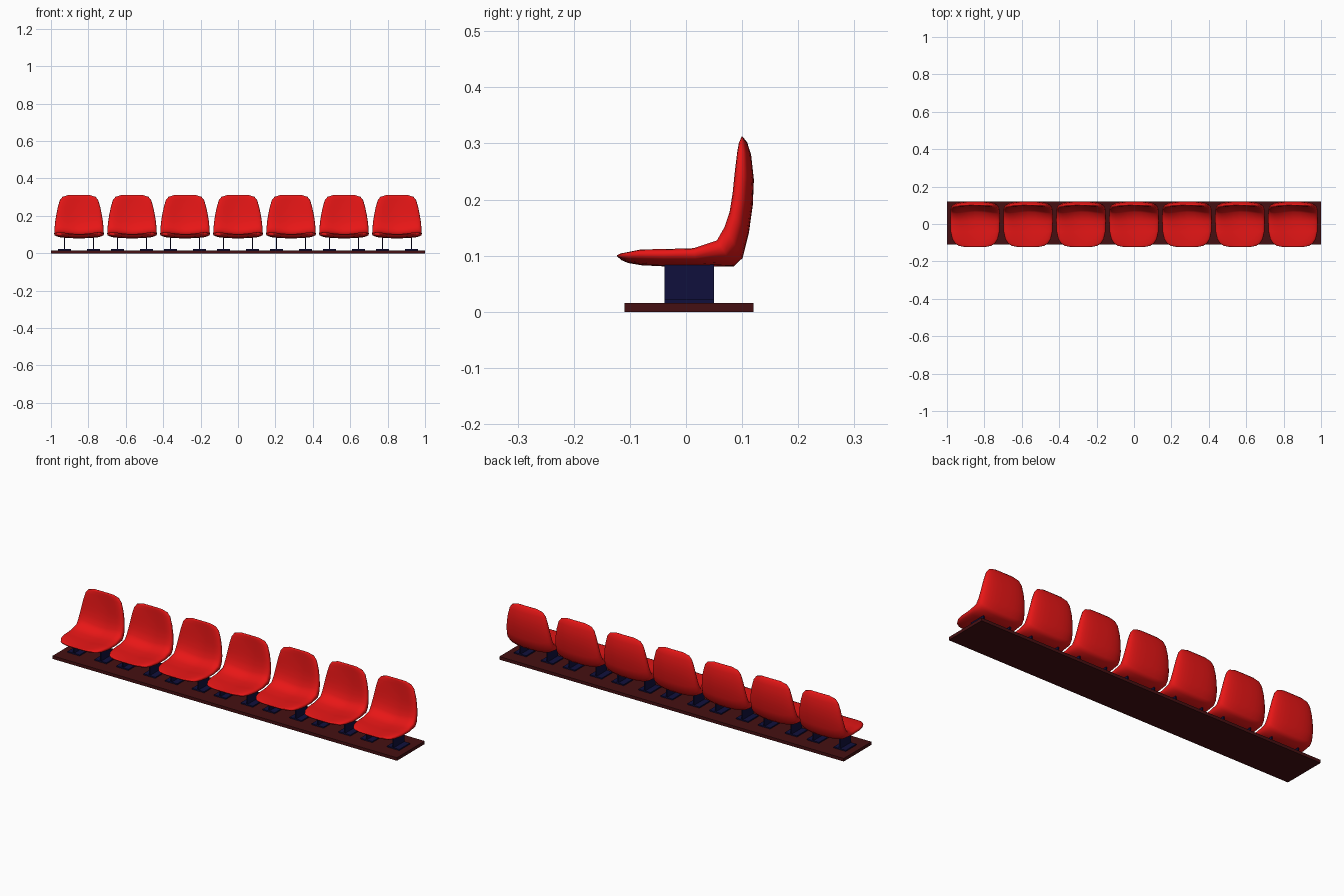
import bpy, bmesh, math
from mathutils import Vector

if "Cube" in bpy.data.objects:
    bpy.data.objects.remove(bpy.data.objects["Cube"])


def material(name, rgb):
    m = bpy.data.materials.new(name)
    m.diffuse_color = (*rgb, 1)
    m.use_nodes = True
    m.node_tree.nodes["Principled BSDF"].inputs["Base Color"].default_value = m.diffuse_color
    return m


RED = material("red_plastic", (0.8, 0.008, 0.008))
NAVY = material("navy_metal", (0.005, 0.005, 0.045))
MAROON = material("maroon_base", (0.06, 0.005, 0.006))


def make_object(name, bm, mat):
    bmesh.ops.recalc_face_normals(bm, faces=bm.faces)
    mesh = bpy.data.meshes.new(name)
    bm.to_mesh(mesh)
    bm.free()
    mesh.materials.append(mat)
    ob = bpy.data.objects.new(name, mesh)
    bpy.context.collection.objects.link(ob)
    return ob


def add_box(bm, lo, hi):
    verts = bmesh.ops.create_cube(bm, size=1)["verts"]
    for v in verts:
        v.co = Vector([(a + b) / 2 + c * (b - a) for a, b, c in zip(lo, hi, v.co)])


# Seat shell stations, front lip to top edge: inner y, z, outer y, z, half width
STATIONS = [
    (-0.123, 0.101, -0.123, 0.099, 0.055),
    (-0.117, 0.106, -0.115, 0.092, 0.088),
    (-0.102, 0.110, -0.103, 0.087, 0.108),
    (-0.080, 0.116, -0.080, 0.083, 0.122),
    (-0.040, 0.117, -0.040, 0.081, 0.131),
    (0.012, 0.119, 0.020, 0.080, 0.133),
    (0.050, 0.135, 0.085, 0.081, 0.132),
    (0.063, 0.160, 0.101, 0.096, 0.131),
    (0.072, 0.185, 0.112, 0.140, 0.128),
    (0.077, 0.215, 0.119, 0.190, 0.122),
    (0.081, 0.250, 0.121, 0.235, 0.114),
    (0.087, 0.285, 0.116, 0.280, 0.103),
    (0.092, 0.302, 0.109, 0.302, 0.088),
    (0.099, 0.312, 0.101, 0.312, 0.055),
]
RING = 32
EDGE = 0.6   # where the side edge lies between outer and inner skin
DISH = 0.4   # depth of the hollow on the sitting side


def make_seat(name, cx):
    bm = bmesh.new()
    rings = []
    for iy, iz, oy, oz, w in STATIONS:
        inner, outer = Vector((0, iy, iz)), Vector((0, oy, oz))
        ring = []
        for k in range(RING):
            a = math.tau * k / RING
            c, s = math.cos(a), math.sin(a)
            x = math.copysign(abs(c) ** 0.8, c)
            if s > 0:
                f = EDGE + (1 - EDGE) * s ** 0.6 - DISH * (1 - x * x) ** 2
            else:
                f = EDGE - EDGE * abs(s) ** 0.8
            p = outer.lerp(inner, f)
            ring.append(bm.verts.new((cx + w * x, p.y, p.z)))
        rings.append(ring)
    for r0, r1 in zip(rings, rings[1:]):
        for k in range(RING):
            j = (k + 1) % RING
            bm.faces.new((r0[k], r0[j], r1[j], r1[k]))
    bm.faces.new(rings[0])
    bm.faces.new(rings[-1])
    for f in bm.faces:
        f.smooth = True
    return make_object(name, bm, RED)


# Long base board
bm = bmesh.new()
add_box(bm, (-1, -0.11, 0), (1, 0.12, 0.016))
make_object("base_board", bm, MAROON)

# Seven seats, each on two upright plates with flat feet
for i in range(7):
    cx = (i - 3) * 0.2833
    make_seat(f"seat_{i + 1}", cx)
    for side, sx in (("left", -1), ("right", 1)):
        x = cx + sx * 0.078
        bm = bmesh.new()
        add_box(bm, (x - 0.003, -0.038, 0.016), (x + 0.003, 0.05, 0.088))
        add_box(bm, (x - 0.035, -0.038, 0.016), (x + 0.035, 0.05, 0.022))
        make_object(f"support_{side}_{i + 1}", bm, NAVY)
